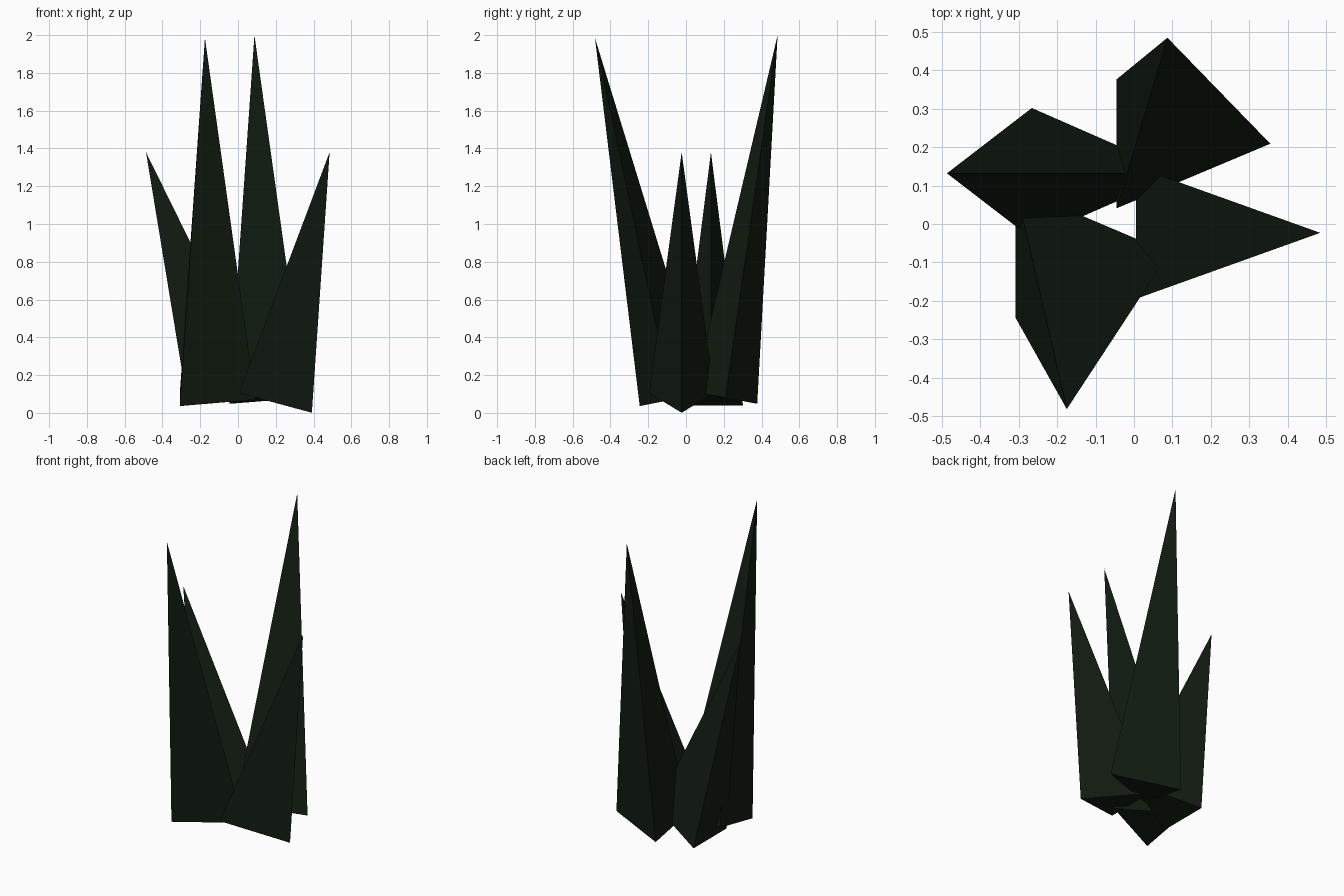
import bpy, bmesh

if "Cube" in bpy.data.objects:
    bpy.data.objects.remove(bpy.data.objects["Cube"])

green = bpy.data.materials.new("dark_green")
green.diffuse_color = (0.006, 0.012, 0.006, 1)
green.use_nodes = True
green.node_tree.nodes["Principled BSDF"].inputs["Base Color"].default_value = green.diffuse_color


def spike(name, back_x, mid_y, width, half, z, slope, tip):
    """Three-sided spike: tilted triangular base (flat edge at -x, corner at +x) and a leaning tip."""
    sx, sy = slope
    corners = [(0, -half), (width, 0), (0, half)]
    bm = bmesh.new()
    base = [bm.verts.new((back_x + x, mid_y + y, z + sx * x + sy * y)) for x, y in corners]
    apex = bm.verts.new(tip)
    bm.faces.new(base)
    for i in range(3):
        bm.faces.new((base[i], base[(i + 1) % 3], apex))
    bmesh.ops.recalc_face_normals(bm, faces=bm.faces)
    mesh = bpy.data.meshes.new(name)
    bm.to_mesh(mesh)
    bm.free()
    mesh.materials.append(green)
    bpy.context.collection.objects.link(bpy.data.objects.new(name, mesh))


# Two tall spikes leaning front and back
spike("front_spike", -0.308, -0.075, 0.40, 0.17, 0.07, (0, 0.2), (-0.175, -0.482, 1.985))
spike("back_spike", -0.045, 0.209, 0.40, 0.168, 0.08, (0, -0.19), (0.087, 0.485, 2.0))
# Two short spikes leaning right and left
spike("right_spike", 0.005, -0.023, 0.386, 0.172, 0.105, (-0.27, 0), (0.485, -0.023, 1.38))
spike("left_spike", -0.266, 0.132, 0.388, 0.17, 0.038, (0.27, 0), (-0.487, 0.132, 1.38))
